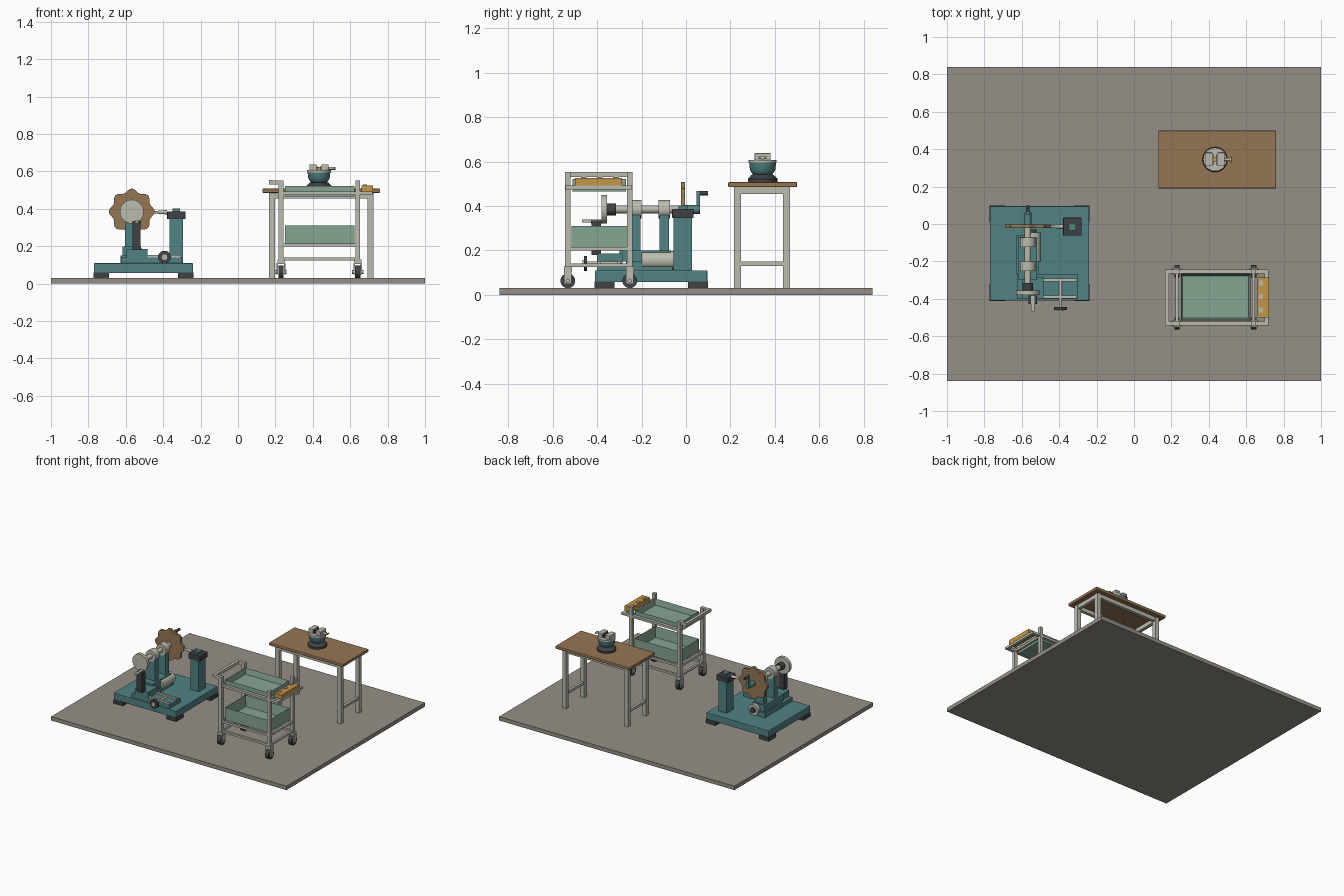
import bpy, bmesh, math
from mathutils import Vector

if "Cube" in bpy.data.objects:
    bpy.data.objects.remove(bpy.data.objects["Cube"], do_unlink=True)


def make_mat(name, rgb):
    m = bpy.data.materials.new(name)
    m.use_nodes = True
    m.diffuse_color = (*rgb, 1)
    m.node_tree.nodes["Principled BSDF"].inputs["Base Color"].default_value = (*rgb, 1)
    return m


FLOOR = make_mat("floor grey", (.30, .275, .24))
TEAL = make_mat("machine teal", (.085, .225, .23))
GREY = make_mat("pale metal", (.50, .50, .43))
DARK = make_mat("dark rubber", (.05, .053, .055))
WOOD = make_mat("table wood", (.30, .18, .09))
GREEN = make_mat("tray green", (.24, .38, .29))
AMBER = make_mat("amber rack", (.56, .30, .07))


def finish(name, bm, mat, smooth=False):
    bmesh.ops.recalc_face_normals(bm, faces=bm.faces)
    me = bpy.data.meshes.new(name)
    bm.to_mesh(me)
    bm.free()
    ob = bpy.data.objects.new(name, me)
    bpy.context.collection.objects.link(ob)
    me.materials.append(mat)
    if smooth:
        bpy.ops.object.select_all(action='DESELECT')
        ob.select_set(True)
        bpy.context.view_layer.objects.active = ob
        bpy.ops.object.shade_smooth_by_angle(angle=math.radians(35))
    return ob


def box(name, x, y, z, mat, bevel=0):
    """Box from (min, max) ranges."""
    bm = bmesh.new()
    bmesh.ops.create_cube(bm, size=1)
    for v in bm.verts:
        v.co = Vector([(r[0] + r[1]) / 2 + c * (r[1] - r[0]) for c, r in zip(v.co, (x, y, z))])
    ob = finish(name, bm, mat)
    if bevel:
        mod = ob.modifiers.new("Bevel", 'BEVEL')
        mod.width, mod.segments = bevel, 2
    return ob


def around(c, h):
    return (c - h, c + h)


def cyl(name, a, b, r, mat, r2=None, sides=32):
    """Cylinder or cone between two points."""
    a, b = Vector(a), Vector(b)
    bm = bmesh.new()
    bmesh.ops.create_cone(bm, cap_ends=True, segments=sides, radius1=r,
                          radius2=r if r2 is None else r2, depth=(b - a).length)
    ob = finish(name, bm, mat, True)
    ob.rotation_mode = 'QUATERNION'
    ob.rotation_quaternion = (b - a).to_track_quat('Z', 'Y')
    ob.location = (a + b) / 2
    return ob


def lathe(name, centre, profile, mat, sides=40):
    """Solid of revolution about a vertical axis."""
    bm = bmesh.new()
    rings = [[bm.verts.new((centre[0] + r * math.cos(2 * math.pi * i / sides),
                            centre[1] + r * math.sin(2 * math.pi * i / sides), z))
              for i in range(sides)] for r, z in profile]
    for lo, hi in zip(rings, rings[1:]):
        for i in range(sides):
            j = (i + 1) % sides
            bm.faces.new((lo[i], lo[j], hi[j], hi[i]))
    bm.faces.new(rings[0])
    bm.faces.new(rings[-1])
    return finish(name, bm, mat, True)


def tray(name, x, y, z, mat, wall=.012):
    """Open tray: the top face is inset and pushed down."""
    ob = box(name, x, y, z, mat)
    bm = bmesh.new()
    bm.from_mesh(ob.data)
    top = max(bm.faces, key=lambda f: f.calc_center_median().z)
    bmesh.ops.inset_region(bm, faces=[top], thickness=wall)
    for v in top.verts:
        v.co.z = z[0] + wall
    bm.to_mesh(ob.data)
    bm.free()


# Floor slab
box("floor", (-1, 1), (-.84, .84), (0, .03), FLOOR)

# Work table
box("table_top", (.13, .76), (.19, .5), (.485, .508), WOOD, .005)
for x in (.181, .708):
    for y in (.231, .452):
        box("table_leg", around(x, .016), around(y, .016), (.03, .485), GREY)
    box("table_end_apron", around(x, .012), (.24, .44), (.455, .485), GREY)
    box("table_end_stretcher", around(x, .01), (.24, .44), (.13, .15), GREY)
for y in (.231, .452):
    box("table_long_apron", (.19, .70), around(y, .012), (.455, .485), GREY)

# Round vice on the table
vx, vy = .433, .345
lathe("vice_foot", (vx, vy), [(.067, .508), (.067, .522), (.05, .54), (.03, .545)], DARK)
lathe("vice_bowl", (vx, vy), [(.03, .535), (.046, .545), (.057, .562), (.061, .598)], TEAL)
lathe("vice_ring", (vx, vy), [(.063, .595), (.063, .607)], GREY)
for s in (-1, 1):
    box("vice_jaw", around(vx + s * .032, .019), around(vy, .036), (.607, .638), GREY, .002)
    for t in (-1, 1):
        box("vice_jaw_pad", around(vx + s * .011, .004), around(vy + t * .018, .012), (.607, .63), DARK)
box("vice_workpiece", around(vx, .012), around(vy, .01), (.607, .625), AMBER)
cyl("vice_screw", (vx + .04, vy, .617), (vx + .088, vy, .617), .008, GREY, sides=16)
cyl("vice_screw_bar", (vx + .084, vy - .018, .617), (vx + .084, vy + .018, .617), .005, GREY, sides=12)

# Machine base and feet
box("machine_base", (-.77, -.24), (-.41, .096), (.057, .11), TEAL, .004)
for x in (-.731, -.279):
    for y in (-.366, .054):
        box("machine_foot", around(x, .041), around(y, .045), (.03, .06), DARK)

# Headstock with spindle along y
hx, hz = -.568, .385
box("headstock_bridge", around(hx, .05), (-.3, -.07), (.15, .2), TEAL)
box("headstock_plinth", around(hx, .06), (-.27, -.06), (.11, .15), TEAL)
for y in (-.225, -.098):
    box("headstock_pillar", around(hx, .036), around(y, .021), (.11, .36), TEAL)
    cyl("spindle_bearing", (hx, y - .025, hz), (hx, y + .025, hz), .042, GREY)
cyl("spindle", (hx, -.36, hz), (hx, .055, hz), .018, GREY)
cyl("spindle_collar", (hx, -.355, hz), (hx, -.315, hz), .027, DARK)
cyl("face_plate", (hx, -.38, hz), (hx, -.355, hz), .064, GREY, sides=40)
cyl("motor", (-.54, -.2, .155), (-.54, -.045, .155), .042, GREY)
cyl("motor_shaft", (-.54, -.045, .155), (-.54, -.03, .155), .02, DARK)

# Scalloped wooden disc
bm = bmesh.new()
rim = []
for i in range(96):
    a = 2 * math.pi * i / 96
    r = .114 + .009 * math.cos(8 * a)
    rim.append(bm.verts.new((hx + r * math.cos(a), -.022, hz + r * math.sin(a))))
face = bm.faces.new(rim)
ext = bmesh.ops.extrude_face_region(bm, geom=[face])["geom"]
bmesh.ops.translate(bm, verts=[g for g in ext if isinstance(g, bmesh.types.BMVert)], vec=(0, .018, 0))
finish("scalloped_disc", bm, WOOD, True)

# Crank behind the disc
cyl("crank_hub", (hx, -.005, hz), (hx, .062, hz), .02, TEAL, sides=20)
box("crank_arm", around(hx, .01), (.048, .064), (.38, .468), TEAL)
cyl("crank_grip", (hx, .06, .458), (hx, .1, .458), .01, DARK, sides=16)

# Tailstock column
tx, ty = -.33, -.014
box("tailstock_column", around(tx, .035), around(ty, .042), (.11, .35), TEAL)
box("tailstock_head", around(tx, .049), around(ty, .048), (.345, .387), DARK, .003)
box("tailstock_cap", around(tx, .019), around(ty, .02), (.387, .402), TEAL)
cyl("tailstock_quill", (-.38, ty, hz - .003), (-.45, ty, hz - .003), .012, GREY, .006, 16)
cyl("tailstock_tip", (-.45, ty, hz - .003), (-.5, ty, hz - .003), .006, GREY, .003, 16)

# Cross slide with hand wheel and tool rest
box("slide_bed", (-.625, -.3), (-.4, -.27), (.11, .14), TEAL)
box("slide_block", (-.597, -.483), (-.4, -.285), (.14, .186), TEAL)
for y in (-.39, -.3):
    box("slide_rail", (-.483, -.305), around(y, .008), (.138, .152), GREY)
wx, wz = -.393, .142
cyl("wheel_rod", (wx, -.45, wz), (wx, -.3, wz), .008, GREY, sides=16)
cyl("hand_wheel", (wx, -.46, wz), (wx, -.445, wz), .034, DARK)
cyl("hand_wheel_hub", (wx, -.465, wz), (wx, -.445, wz), .015, GREY, sides=20)
box("tool_post", (-.563, -.52), (-.425, -.383), (.18, .325), DARK)
box("tool_post_cap", (-.565, -.518), (-.427, -.381), (.322, .334), DARK)
box("tool_bar", around(-.541, .01), (-.468, -.383), (.325, .34), GREY)

# Trolley frame, handle and casters
px, py = (.23, .64), (-.532, -.253)
for x in px:
    for y in py:
        box("trolley_post", around(x, .013), around(y, .013), (.125, .552), GREY)
        box("caster_plate", around(x, .02), around(y, .018), (.105, .128), GREY)
        cyl("caster_wheel", (x - .014, y, .063), (x + .014, y, .063), .033, DARK)
        for s in (-1, 1):
            box("caster_fork", around(x + s * .019, .004), around(y, .017), (.05, .11), GREY)
            cyl("caster_bolt", (x + s * .019, y, .063), (x + s * .03, y, .063), .01, GREY, sides=12)
    for z in (.133, .207, .482):
        box("trolley_cross_rail", around(x, .008), py, around(z, .008), GREY)
for y in py:
    for z in (.133, .207):
        box("trolley_side_rail", px, around(y, .008), around(z, .008), GREY)
    box("trolley_top_rail", (.215, .72), around(y, .011), (.475, .492), GREY)
    box("handle_arm", (.167, .235), around(y, .011), (.531, .552), GREY)
box("handle_bar", (.165, .187), (-.543, -.242), (.531, .553), GREY)
box("trolley_end_rail", (.698, .72), py, (.475, .492), GREY)
tray("upper_tray", (.25, .622), (-.512, -.27), (.465, .522), GREEN)
tray("lower_tray", (.25, .622), (-.515, -.265), (.215, .31), GREEN)

# Amber tool rack on the trolley end
box("tool_rack", (.66, .722), (-.5, -.287), (.492, .526), AMBER)
for y in (-.46, -.388, -.315):
    box("rack_slot", around(.678, .011), around(y, .013), (.524, .531), GREY)
